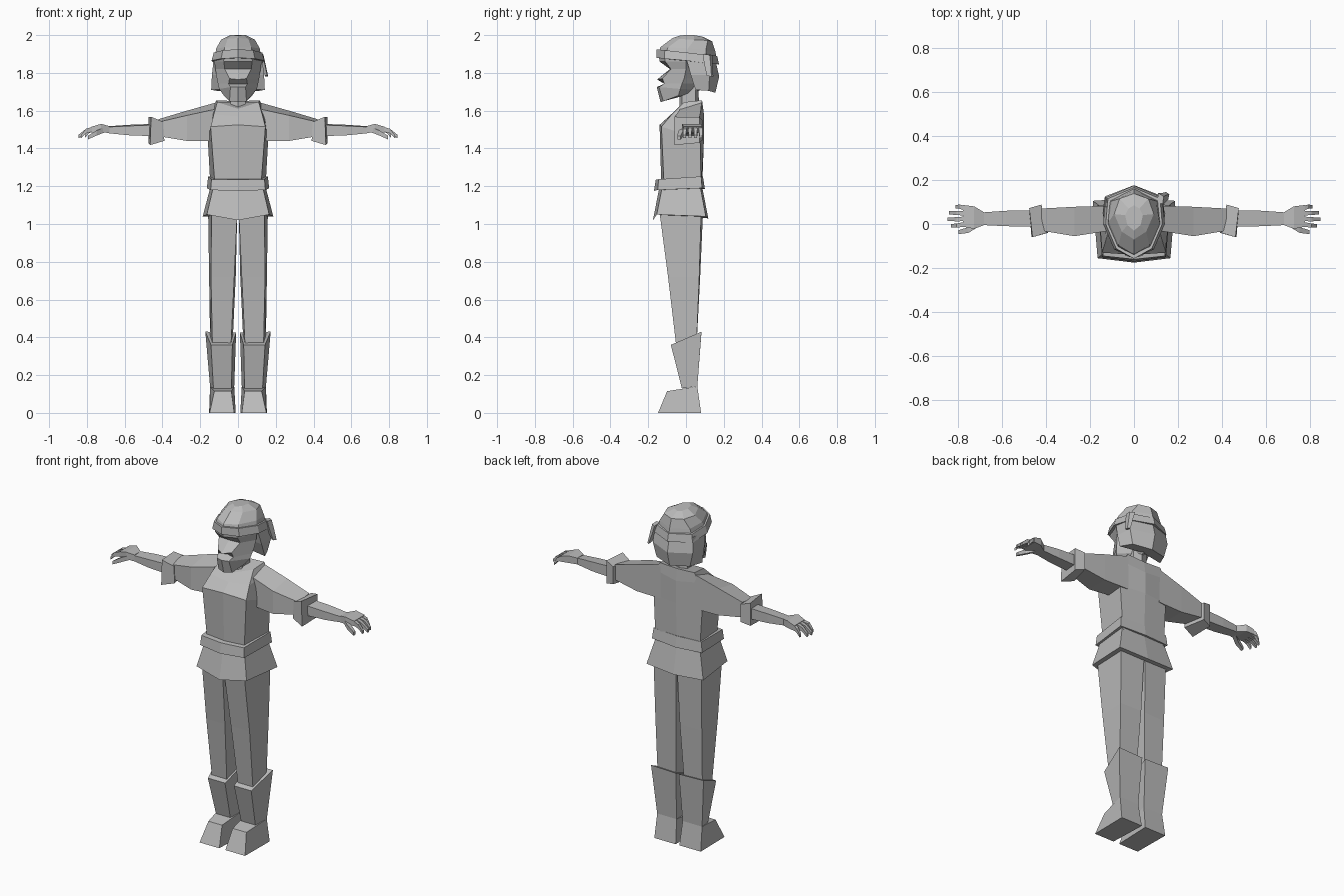
import bpy, bmesh

gray = bpy.data.materials.new("plain gray")
gray.diffuse_color = (0.5, 0.5, 0.5, 1)


def loft(name, rings, mirror=False):
    """Skin closed rings of equal length and cap both ends."""
    bm = bmesh.new()
    vs = [[bm.verts.new(p) for p in r] for r in rings]
    n = len(rings[0])
    for a, b in zip(vs, vs[1:]):
        for i in range(n):
            j = (i + 1) % n
            bm.faces.new((a[i], a[j], b[j], b[i]))
    bm.faces.new(vs[0])
    bm.faces.new(vs[-1])
    bmesh.ops.recalc_face_normals(bm, faces=bm.faces)
    me = bpy.data.meshes.new(name)
    bm.to_mesh(me)
    bm.free()
    me.materials.append(gray)
    ob = bpy.data.objects.new(name, me)
    bpy.context.collection.objects.link(ob)
    if mirror:
        ob.modifiers.new("mirror", 'MIRROR').use_mirror_merge = False
    return ob


def sym(half):
    """Complete a half ring that runs from centre front to centre back."""
    return half + [(-x, y, z) for x, y, z in reversed(half[1:-1])]


def symloft(name, *halves):
    return loft(name, [sym(list(h)) for h in halves])


def across(x, y0, y1, z0, z1, lean=0.0):
    """Rectangular section of a limb running along x."""
    return [(x, y0, z0), (x, y0, z1 - lean), (x, y1, z1), (x, y1, z0)]


# Torso with sloping chest and shoulders
symloft("torso",
        [(0, -.13, 1.18), (.12, -.115, 1.18), (.145, .08, 1.18), (0, .085, 1.18)],
        [(0, -.14, 1.525), (.145, -.13, 1.515), (.16, .075, 1.45), (0, .095, 1.45)],
        [(0, -.09, 1.57), (.128, -.075, 1.58), (.14, .08, 1.6), (0, .095, 1.58)],
        [(0, -.045, 1.61), (.11, -.01, 1.645), (.115, .085, 1.655), (0, .085, 1.65)])

# Belt and flared tunic hem
symloft("belt",
        [(0, -.17, 1.175), (.145, -.15, 1.18), (.165, .085, 1.19), (0, .1, 1.185)],
        [(0, -.16, 1.235), (.14, -.145, 1.237), (.158, .08, 1.252), (0, .09, 1.25)])
symloft("tunic_hem",
        [(0, -.14, 1.2), (.13, -.125, 1.2), (.145, .075, 1.2), (0, .085, 1.2)],
        [(0, -.175, 1.02), (.165, -.155, 1.05), (.187, .105, 1.04), (0, .118, 1.03)])

# Trouser legs
loft("trouser_leg", [
    [(.004, -.14, 1.06), (.14, -.14, 1.06), (.158, .08, 1.06), (.004, .09, 1.06)],
    [(.02, -.095, .72), (.143, -.095, .72), (.153, .07, .72), (.012, .075, .72)],
    [(.038, -.05, .34), (.135, -.05, .34), (.147, .055, .34), (.03, .055, .34)]], True)

# Boots: slanted shaft, then the foot
loft("boot_shaft", [
    [(.03, -.08, .36), (.143, -.08, .36), (.173, .082, .43), (.01, .082, .425)],
    [(.035, -.022, .13), (.13, -.022, .13), (.148, .06, .14), (.02, .06, .14)]], True)
loft("boot_foot", [
    [(.02, -.148, 0), (.15, -.148, 0), (.153, .08, 0), (.012, .08, 0)],
    [(.035, -.1, .115), (.125, -.1, .115), (.148, .06, .14), (.02, .06, .14)]], True)

# Upper arm sleeves, cuffs and forearms
loft("sleeve", [across(.11, -.03, .083, 1.44, 1.645, .035),
                across(.27, -.055, .078, 1.44, 1.6, .025),
                across(.42, -.03, .07, 1.465, 1.555, .015)], True)
loft("cuff", [
    [(.39, -.04, 1.44), (.395, -.04, 1.54), (.42, .088, 1.55), (.42, .088, 1.445)],
    [(.465, -.06, 1.418), (.46, -.06, 1.568), (.475, .072, 1.565), (.475, .072, 1.43)]], True)
loft("forearm", [across(.45, -.012, .062, 1.465, 1.53, .006),
                 across(.58, -.01, .06, 1.47, 1.525, .006),
                 across(.68, -.005, .053, 1.48, 1.518, .004)], True)

# Hands with fingers and thumb
loft("palm", [across(.68, -.005, .053, 1.48, 1.518),
              across(.725, -.022, .08, 1.488, 1.53),
              across(.775, -.012, .086, 1.485, 1.515)], True)
for i, (y, tip) in enumerate([(-.002, .83), (.023, .845), (.048, .838), (.072, .81)]):
    fan = (i - 1.5) * .004
    loft("finger", [across(.77, y - .01, y + .011, 1.488, 1.514),
                    across(.805 if tip > .82 else .79, y - .009 + fan, y + .01 + fan, 1.48, 1.504),
                    across(tip, y - .007 + fan, y + .008 + fan, 1.455, 1.472)], True)
loft("thumb", [across(.705, -.012, .015, 1.485, 1.512),
               across(.75, -.04, -.014, 1.468, 1.495),
               across(.795, -.046, -.028, 1.447, 1.467)], True)

# Neck
symloft("neck",
        [(0, -.035, 1.58), (.04, -.02, 1.58), (.045, .05, 1.6), (0, .07, 1.6)],
        [(0, -.035, 1.74), (.04, -.02, 1.74), (.045, .05, 1.74), (0, .065, 1.74)])

# Face: chin, lips, nose, eye hollow and brow
symloft("face",
        [(0, -.135, 1.645), (.045, -.12, 1.65), (.075, -.04, 1.68), (0, .03, 1.69)],
        [(0, -.155, 1.725), (.04, -.143, 1.725), (.1, -.03, 1.715), (0, .08, 1.71)],
        [(0, -.1, 1.742), (.05, -.115, 1.742), (.107, -.02, 1.745), (0, .1, 1.74)],
        [(0, -.153, 1.765), (.045, -.125, 1.77), (.112, -.01, 1.77), (0, .1, 1.77)],
        [(0, -.085, 1.82), (.07, -.08, 1.82), (.12, 0, 1.82), (0, .1, 1.82)],
        [(0, -.14, 1.86), (.075, -.11, 1.86), (.125, 0, 1.86), (0, .1, 1.86)],
        [(0, -.145, 1.9), (.08, -.11, 1.9), (.125, 0, 1.9), (0, .1, 1.9)])

# Hair falling behind the face
symloft("hair",
        [(0, .02, 1.88), (.128, .0, 1.88), (.125, .11, 1.88), (0, .155, 1.87)],
        [(0, .035, 1.79), (.138, .025, 1.79), (.132, .125, 1.79), (0, .176, 1.78)],
        [(0, .07, 1.715), (.142, .05, 1.71), (.11, .12, 1.705), (0, .155, 1.695)])

# Headband sloping down to the back
symloft("headband",
        [(0, -.155, 1.88), (.09, -.115, 1.875), (.14, 0, 1.865), (.128, .12, 1.85), (0, .175, 1.845)],
        [(0, -.157, 1.925), (.08, -.112, 1.92), (.128, 0, 1.908), (.118, .115, 1.895), (0, .165, 1.89)])

# Faceted skull cap
symloft("cap",
        [(0, -.142, 1.91), (.075, -.105, 1.91), (.12, 0, 1.9), (.11, .105, 1.885), (0, .162, 1.88)],
        [(0, -.137, 1.935), (.07, -.095, 1.935), (.115, .01, 1.93), (.1, .105, 1.92), (0, .155, 1.915)],
        [(0, -.07, 1.985), (.055, -.035, 1.98), (.09, .045, 1.975), (.065, .115, 1.972), (0, .138, 1.968)],
        [(0, -.03, 1.998), (.03, -.005, 2), (.04, .04, 2), (.025, .07, 1.995), (0, .085, 1.993)])

# Headband knot and hanging tail on one side
loft("band_tail", [
    [(.105, .1, 1.9), (.13, .09, 1.9), (.135, .125, 1.895), (.11, .14, 1.895)],
    [(.12, .1, 1.85), (.14, .095, 1.855), (.145, .13, 1.85), (.125, .14, 1.845)],
    [(.142, .115, 1.785), (.155, .11, 1.785), (.16, .135, 1.78), (.146, .145, 1.78)]])
